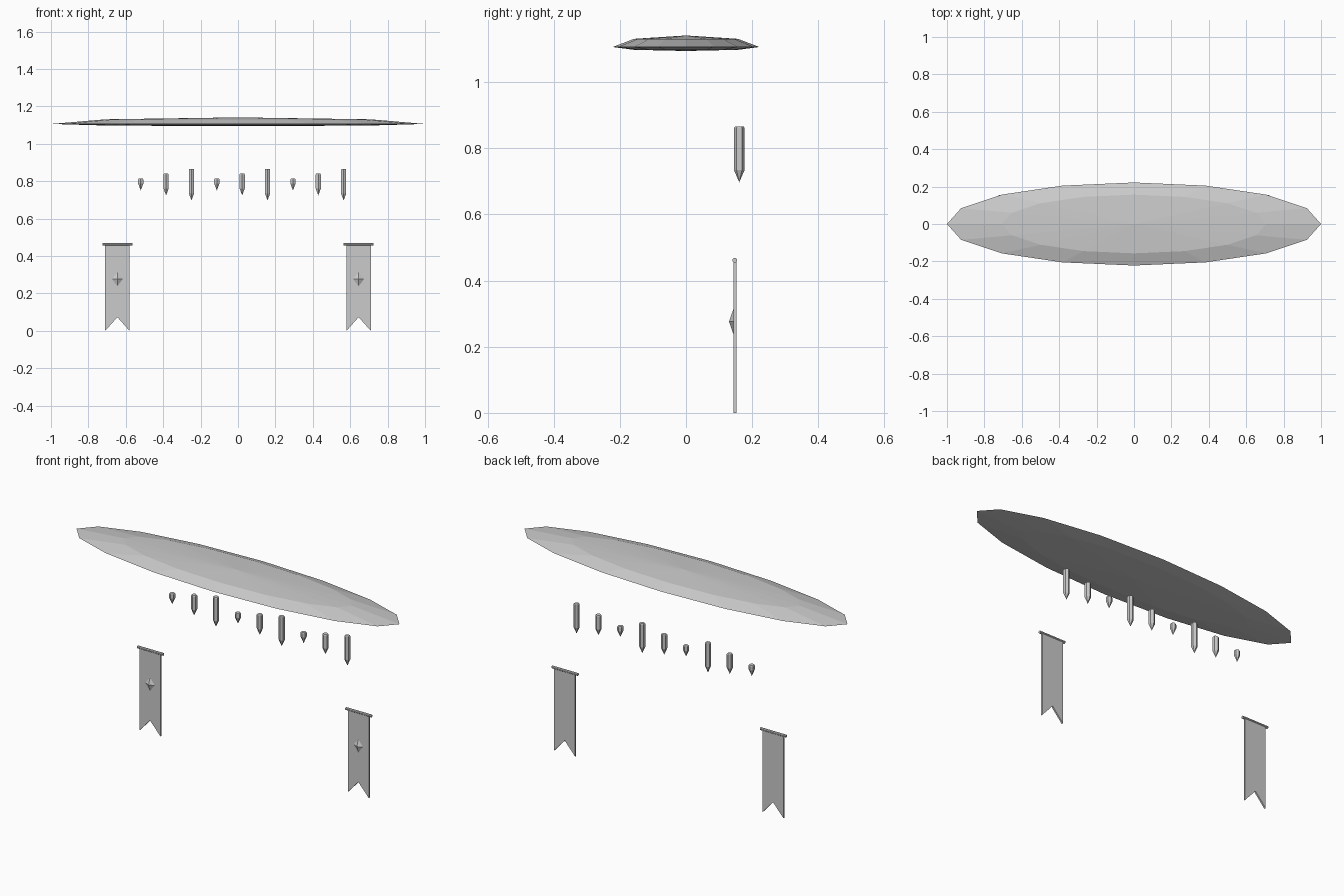
import bpy
import bmesh
from math import cos, sin, pi

if "Cube" in bpy.data.objects:
    bpy.data.objects.remove(bpy.data.objects["Cube"], do_unlink=True)

grey = bpy.data.materials.new("pale grey")
grey.use_nodes = True
grey.diffuse_color = (0.6, 0.6, 0.6, 1)
grey.node_tree.nodes["Principled BSDF"].inputs["Base Color"].default_value = (0.6, 0.6, 0.6, 1)


def finish(name, bm):
    bmesh.ops.recalc_face_normals(bm, faces=bm.faces)
    mesh = bpy.data.meshes.new(name)
    bm.to_mesh(mesh)
    bm.free()
    mesh.materials.append(grey)
    obj = bpy.data.objects.new(name, mesh)
    bpy.context.collection.objects.link(obj)
    return obj


def lathe(name, profile, sides, sx, sy, location, phase=0):
    """Stack rings of (radius, height); a zero radius closes to a point."""
    bm = bmesh.new()
    rings = []
    for r, z in profile:
        count = sides if r > 0 else 1
        rings.append([bm.verts.new((r * sx * cos(phase + 2 * pi * i / sides),
                                    r * sy * sin(phase + 2 * pi * i / sides), z))
                      for i in range(count)])
    for a, b in zip(rings, rings[1:]):
        for i in range(sides):
            j = (i + 1) % sides
            corners = [a[i % len(a)], a[j % len(a)], b[j % len(b)], b[i % len(b)]]
            bm.faces.new(list(dict.fromkeys(corners)))
    obj = finish(name, bm)
    obj.location = location
    return obj


# Faceted canopy: flattened dome with a much shallower underside
s = cos(pi / 4)
lathe("canopy", [(0, -0.012), (s, -0.012 * s), (1, 0), (s, 0.035 * s), (0, 0.035)],
      16, 1.0, 0.222, (0, 0, 1.106))

# Row of hanging crystals in three repeating lengths
tip = 0.037
for i in range(9):
    top, bottom = [(0.813, 0.75), (0.84, 0.724), (0.866, 0.697)][i % 3]
    lathe(f"crystal_{i + 1}",
          [(0, bottom), (1, bottom + tip), (1, top - 0.004), (0.8, top), (0, top)],
          6, 0.016, 0.016, (-0.52 + 0.1356 * i, 0.161, 0), pi / 2)

# Swallow-tailed banners, each with a rod and a raised diamond
for side, x in (("right", -0.645), ("left", 0.645)):
    bm = bmesh.new()
    outline = [(-0.065, 0), (0, 0.073), (0.065, 0), (0.065, 0.46), (-0.065, 0.46)]
    face = bm.faces.new([bm.verts.new((px, 0, pz)) for px, pz in outline])
    grown = bmesh.ops.extrude_face_region(bm, geom=[face])
    bmesh.ops.translate(bm, vec=(0, 0.009, 0),
                        verts=[v for v in grown["geom"] if isinstance(v, bmesh.types.BMVert)])
    finish(f"{side}_banner", bm).location = (x, 0.143, 0)

    rod = lathe(f"{side}_banner_rod", [(0, -0.08), (1, -0.08), (1, 0.08), (0, 0.08)],
                8, 0.0075, 0.0075, (x, 0.1475, 0.462), pi / 8)
    rod.rotation_euler.y = pi / 2

    emblem = lathe(f"{side}_banner_diamond", [(0, 0), (1, 0), (0, 0.014)],
                   4, 0.031, 0.04, (x, 0.144, 0.276))
    emblem.rotation_euler.x = pi / 2
